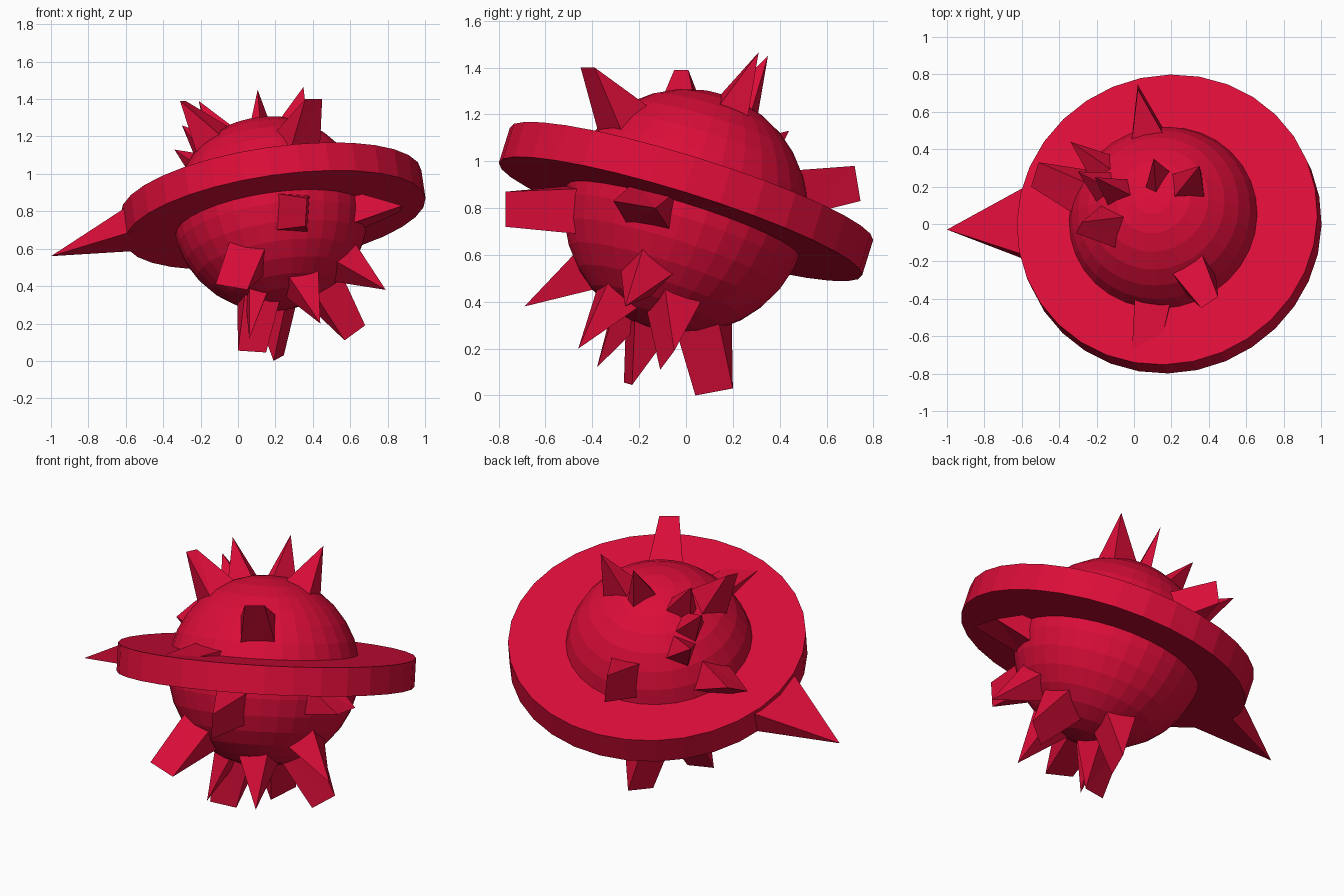
import bpy, bmesh
from mathutils import Vector, Matrix

if "Cube" in bpy.data.objects:
    bpy.data.objects.remove(bpy.data.objects["Cube"])

red = bpy.data.materials.new("crimson")
red.diffuse_color = (0.71, 0.004, 0.04, 1)
red.use_nodes = True
red.node_tree.nodes["Principled BSDF"].inputs["Base Color"].default_value = red.diffuse_color

C = Vector((0.172, 0, 0.787))               # ball centre
AXIS = Vector((-0.142, 0.295, 0.945)).normalized()
TILT = Vector((0, 0, 1)).rotation_difference(AXIS).to_matrix().to_4x4()


def finish(bm, name):
    bmesh.ops.recalc_face_normals(bm, faces=bm.faces)
    me = bpy.data.meshes.new(name)
    bm.to_mesh(me)
    bm.free()
    me.materials.append(red)
    ob = bpy.data.objects.new(name, me)
    bpy.context.collection.objects.link(ob)
    return ob


def spike(name, tips, half=(0.10, 0.10), side=(1, 0.3, 0.2), base=None):
    """Four-sided spike rising from the ball (or base), ending in a point or chisel edge."""
    tips = [Vector(t) for t in tips]
    mid = sum(tips, Vector()) / len(tips)
    d = (mid - (base or C)).normalized()
    b = base or C + d * 0.45
    u = tips[1] - tips[0] if len(tips) == 2 else Vector(side)
    u = (u - d * u.dot(d)).normalized()
    v = d.cross(u)
    bm = bmesh.new()
    foot = [bm.verts.new(b + u * half[0] * i + v * half[1] * j)
            for i, j in ((-1, -1), (1, -1), (1, 1), (-1, 1))]
    top = [bm.verts.new(t) for t in tips]
    a, c = top[0], top[-1]
    for loop in ((foot[0], foot[1], c, a), (foot[1], foot[2], c),
                 (foot[2], foot[3], a, c), (foot[3], foot[0], a), foot):
        bm.faces.new(list(dict.fromkeys(loop)))
    bmesh.ops.triangulate(bm, faces=[f for f in bm.faces if len(f.verts) == 4])
    return finish(bm, name)


# ball, leaning with the ring
bm = bmesh.new()
bmesh.ops.create_uvsphere(bm, u_segments=32, v_segments=16, radius=0.522,
                          matrix=Matrix.Translation(C) @ TILT)
finish(bm, "ball")

# tilted disc ring
bm = bmesh.new()
disc_centre = Vector((0.188, 0, 0.828))
bmesh.ops.create_cone(bm, cap_ends=True, segments=32, radius1=0.812, radius2=0.812,
                      depth=0.158, matrix=Matrix.Translation(disc_centre) @ TILT)
finish(bm, "ring_disc")

# large spike on the ring's rim
spike("rim_spike", [(-1.0, -0.03, 0.56)], (0.20, 0.075), (0, 1, -0.31),
      Vector((-0.54, 0, 0.715)))

# spikes above the ring: tips, then optional base half-sizes and direction
upper = [
    ([(0.35, 0.31, 1.465)], (0.10, 0.08), (1, 0.1, 0)),
    ([(0.105, 0.35, 1.45)], (0.09, 0.04), (0.08, 0.17, 0)),
    ([(0.36, -0.45, 1.40), (0.45, -0.39, 1.40)],),
    ([(-0.31, -0.05, 1.39), (-0.28, 0.01, 1.39)],),
    ([(-0.21, 0.25, 1.39)], (0.09, 0.06)),
    ([(-0.30, 0.28, 1.26)], (0.08, 0.08)),
    ([(-0.34, 0.44, 1.13)], (0.08, 0.08)),
    ([(-0.51, 0.33, 0.90), (-0.55, 0.20, 0.84)],),
    ([(0.02, 0.72, 0.98), (0.02, 0.745, 0.83)],),
    ([(-0.01, -0.67, 1.09), (0.13, -0.69, 1.10)],),
]
# spikes below the ring
lower = [
    ([(0.88, -0.31, 0.83), (0.87, -0.13, 0.80)],),
    ([(0.37, -0.77, 0.87), (0.36, -0.77, 0.72)],),
    ([(-0.12, -0.66, 0.41), (0.05, -0.69, 0.38)],),
    ([(0.44, -0.46, 0.20)],),
    ([(0.06, -0.38, 0.12)], (0.06, 0.08)),
    ([(0.0, -0.265, 0.055), (0.15, -0.23, 0.045)],),
    ([(0.19, 0.04, 0.0), (0.245, 0.20, 0.03)],),
    ([(0.57, -0.11, 0.11), (0.68, -0.05, 0.19)],),
    ([(0.79, -0.26, 0.38)],),
]
for label, group in (("upper_spike", upper), ("lower_spike", lower)):
    for i, args in enumerate(group):
        spike(f"{label}_{i + 1}", *args)
